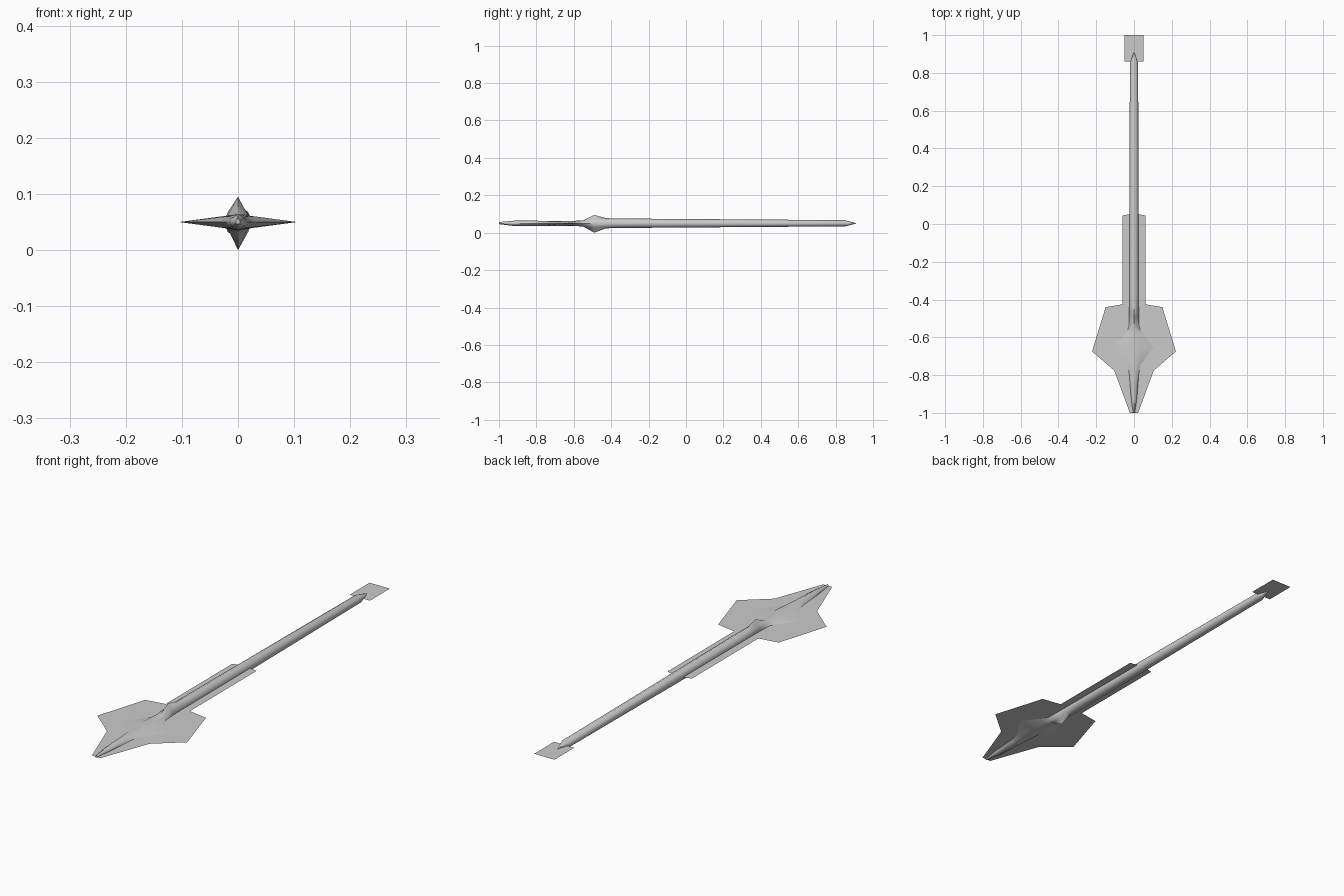
import bpy, bmesh, math

cube = bpy.data.objects.get("Cube")
if cube:
    bpy.data.objects.remove(cube, do_unlink=True)

Z = 0.05  # height of the centre plane

grey = bpy.data.materials.new("plain grey")
grey.use_nodes = True
colour = (0.6, 0.6, 0.6, 1)
grey.diffuse_color = colour
grey.node_tree.nodes["Principled BSDF"].inputs["Base Color"].default_value = colour


def finish(name, bm):
    mesh = bpy.data.meshes.new(name)
    bm.to_mesh(mesh)
    bm.free()
    mesh.materials.append(grey)
    obj = bpy.data.objects.new(name, mesh)
    bpy.context.collection.objects.link(obj)
    return obj


def sheet(name, half):
    """Flat upward-facing sheet from the +x half of its outline, front to back."""
    bm = bmesh.new()
    right = [bm.verts.new((x, y, Z)) for x, y in half]
    left = [bm.verts.new((-x, y, Z)) for x, y in half]
    for i in range(len(half) - 1):
        bm.faces.new((left[i], right[i], right[i + 1], left[i + 1]))
    return finish(name, bm)


def loft(name, sections):
    """Eight-sided sections: y, half width, shoulder x, shoulder z, top, bottom."""
    bm = bmesh.new()
    rings = []
    for y, w, a, b, top, bottom in sections:
        ring = [(w, 0), (a, b), (0, top), (-a, b), (-w, 0), (-a, -b), (0, -bottom), (a, -b)]
        rings.append([bm.verts.new((x, y, Z + z)) for x, z in ring])
    for r, s in zip(rings, rings[1:]):
        for i in range(8):
            j = (i + 1) % 8
            bm.faces.new((r[i], r[j], s[j], s[i]))
    bm.faces.new(rings[0])
    bm.faces.new(rings[-1])
    bmesh.ops.recalc_face_normals(bm, faces=bm.faces)
    obj = finish(name, bm)
    bpy.ops.object.select_all(action="DESELECT")
    obj.select_set(True)
    bpy.context.view_layer.objects.active = obj
    bpy.ops.object.shade_smooth_by_angle(angle=math.radians(60))
    return obj


# Flat blade, collar strip and tail tab
sheet("blade", [(0.022, -1.0), (0.105, -0.775), (0.222, -0.675), (0.15, -0.44), (0.06, -0.425)])
sheet("collar_strip", [(0.06, -0.425), (0.06, 0.045), (0.025, 0.052)])
sheet("tail_tab", [(0.05, 0.86), (0.05, 1.0)])

# Spine ridge, flared blade core, diamond knot and tapering shaft
loft("shaft_and_core", [
    (-1.00, 0.004, 0.003, 0.003, 0.007, 0.004),
    (-0.92, 0.016, 0.011, 0.008, 0.014, 0.014),
    (-0.80, 0.025, 0.016, 0.010, 0.014, 0.015),
    (-0.75, 0.032, 0.020, 0.010, 0.013, 0.015),
    (-0.65, 0.105, 0.030, 0.010, 0.013, 0.015),
    (-0.58, 0.045, 0.022, 0.011, 0.014, 0.015),
    (-0.55, 0.028, 0.018, 0.012, 0.016, 0.017),
    (-0.49, 0.026, 0.013, 0.021, 0.045, 0.050),
    (-0.43, 0.025, 0.018, 0.018, 0.028, 0.027),
    (-0.38, 0.025, 0.018, 0.018, 0.026, 0.025),
    (0.85, 0.022, 0.015, 0.012, 0.017, 0.016),
    (0.91, 0.001, 0.0007, 0.0007, 0.001, 0.001),
])
